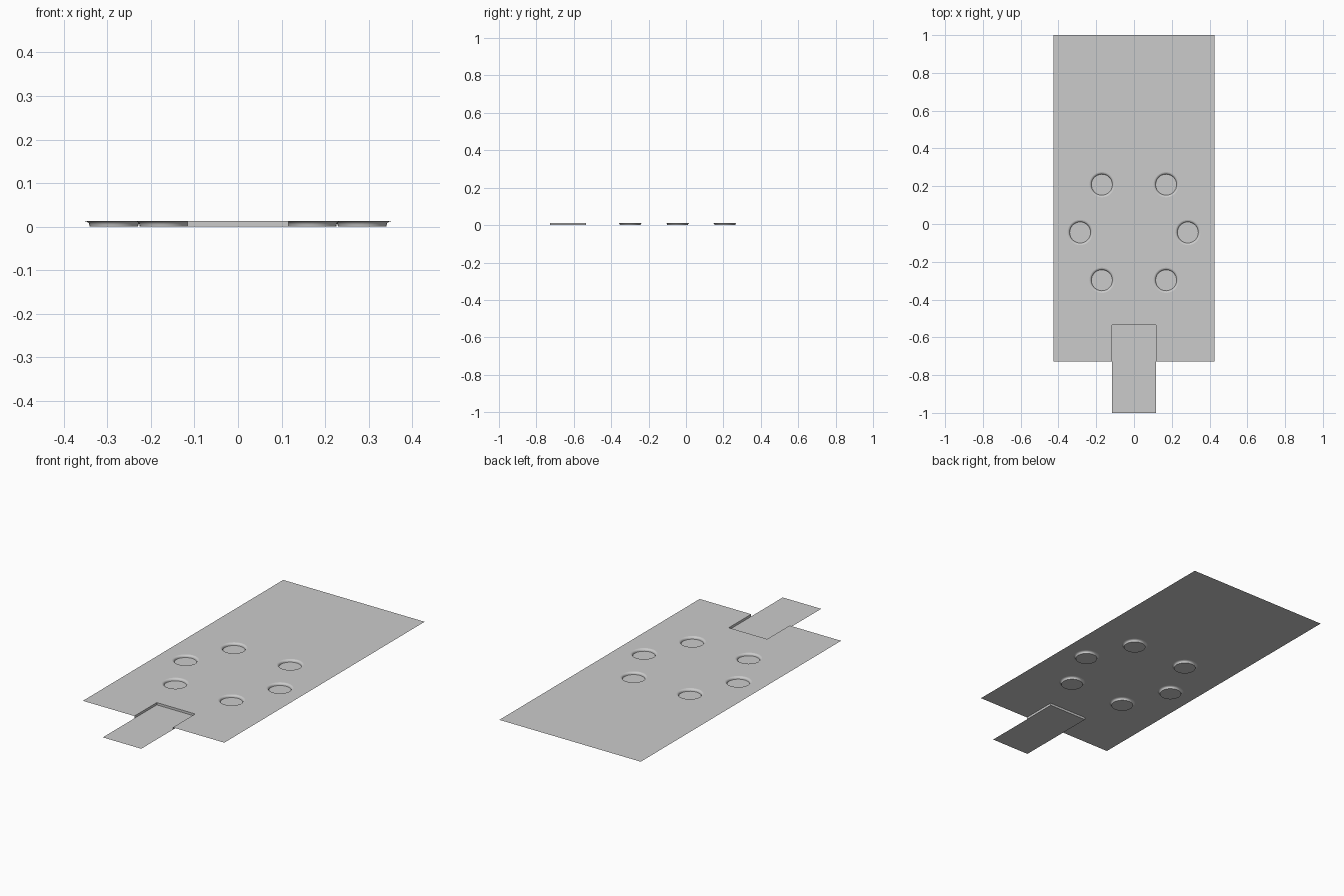
import bpy, bmesh, math

if "Cube" in bpy.data.objects:
    bpy.data.objects.remove(bpy.data.objects["Cube"])

TOP = 0.0125                      # height of the main sheet
PLATE_X, Y0, Y1 = 0.427, -0.728, 1.0
PATH_X, PATH_END = 0.116, -0.535
SEG = 32
WELLS = [(s * x, y) for s in (-1, 1)
         for x, y in ((0.17, 0.208), (0.285, -0.045), (0.17, -0.298))]
# well section from rim to floor: (radius, height)
SECTION = [(0.067, TOP), (0.062, 0.0115), (0.058, 0.0085), (0.0565, 0.005), (0.0555, 0.0)]


def finish(name, bm):
    mesh = bpy.data.meshes.new(name)
    bm.to_mesh(mesh)
    bm.free()
    obj = bpy.data.objects.new(name, mesh)
    bpy.context.collection.objects.link(obj)
    return obj


def ring(bm, cx, cy, r, z):
    return [bm.verts.new((cx + r * math.cos(2 * math.pi * i / SEG),
                          cy + r * math.sin(2 * math.pi * i / SEG), z)) for i in range(SEG)]


def loop_edges(bm, verts):
    return [bm.edges.new((v, verts[(i + 1) % len(verts)])) for i, v in enumerate(verts)]


# main sheet with a notch at the front and six round openings
bm = bmesh.new()
outline = [(-PLATE_X, Y0), (-PATH_X, Y0), (-PATH_X, PATH_END), (PATH_X, PATH_END),
           (PATH_X, Y0), (PLATE_X, Y0), (PLATE_X, Y1), (-PLATE_X, Y1)]
edges = loop_edges(bm, [bm.verts.new((x, y, TOP)) for x, y in outline])
for cx, cy in WELLS:
    edges += loop_edges(bm, ring(bm, cx, cy, SECTION[0][0], TOP))
bmesh.ops.triangle_fill(bm, use_beauty=True, use_dissolve=False, edges=edges, normal=(0, 0, 1))
for f in bm.faces:
    f.normal_update()
    if f.normal.z < 0:
        f.normal_flip()
finish("main_sheet", bm)

# shallow round wells with a rounded lip and flat floor
for n, (cx, cy) in enumerate(WELLS):
    bm = bmesh.new()
    rings = [ring(bm, cx, cy, r, z) for r, z in SECTION]
    for a, b in zip(rings, rings[1:]):
        for i in range(SEG):
            j = (i + 1) % SEG
            bm.faces.new((a[i], a[j], b[j], b[i])).smooth = True
    bm.faces.new(rings[-1])
    for e in rings[-1][0].link_faces[0].edges:
        e.smooth = True
    obj = finish(f"round_well_{n + 1}", bm)
    bpy.ops.object.select_all(action='DESELECT')
    obj.select_set(True)
    bpy.context.view_layer.objects.active = obj
    bpy.ops.object.shade_smooth_by_angle(angle=math.radians(40))

# sunken front strip with the low walls of the notch
bm = bmesh.new()
bm.faces.new([bm.verts.new((x, y, 0)) for x, y in
              ((-PATH_X, -1), (PATH_X, -1), (PATH_X, PATH_END), (-PATH_X, PATH_END))])
notch = outline[1:5]
low = [bm.verts.new((x, y, 0)) for x, y in notch]
high = [bm.verts.new((x, y, TOP)) for x, y in notch]
for i in range(3):
    bm.faces.new((low[i], high[i], high[i + 1], low[i + 1]))
for f in bm.faces:            # walls face into the notch
    f.normal_update()
    c = f.calc_center_median()
    if f.normal.x * c.x > 1e-6 or f.normal.y > 0.5:
        f.normal_flip()
finish("sunken_strip", bm)
